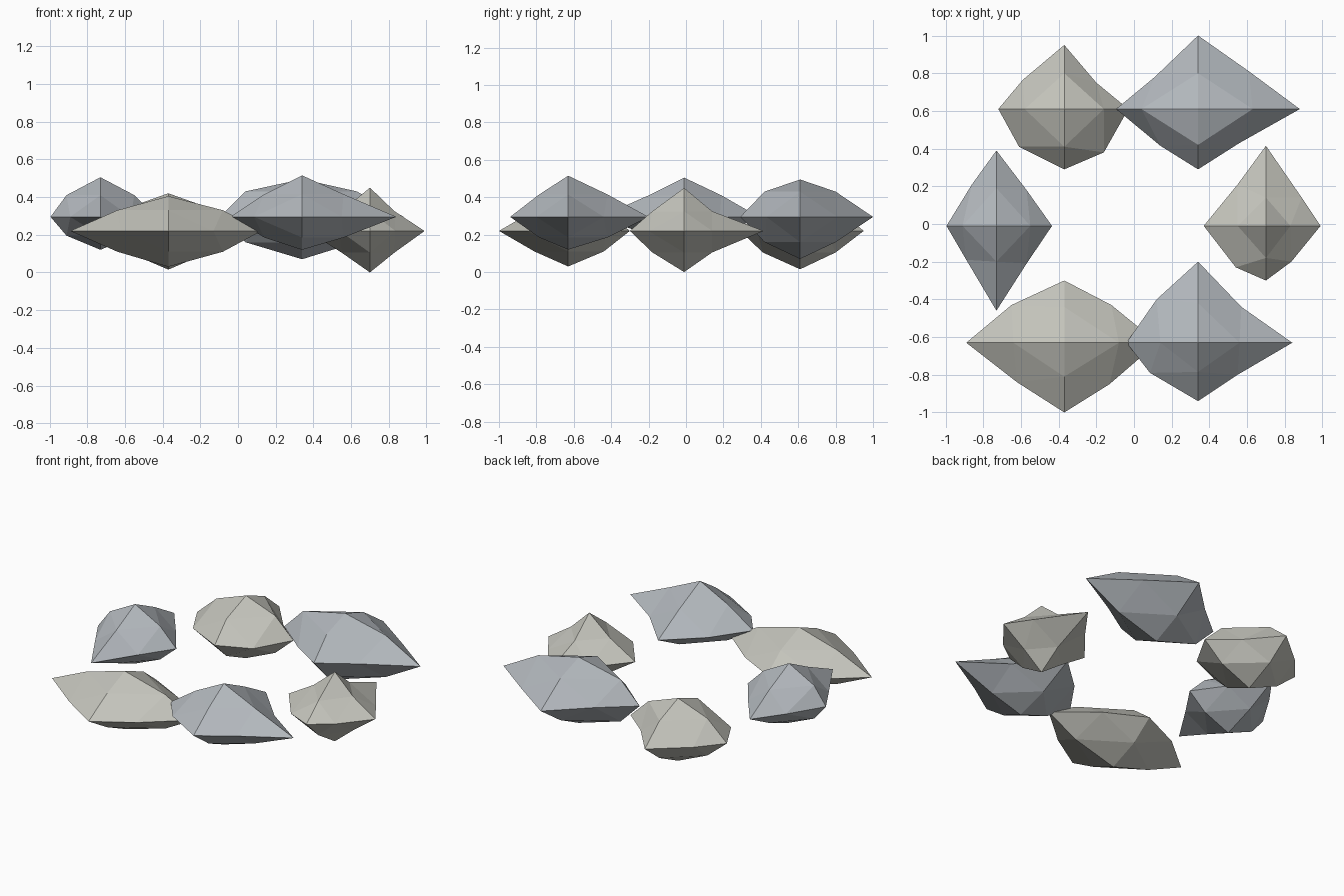
import bpy, bmesh
from itertools import product

if "Cube" in bpy.data.objects:
    bpy.data.objects.remove(bpy.data.objects["Cube"])


def material(name, rgb):
    m = bpy.data.materials.new(name)
    m.diffuse_color = (*rgb, 1)
    m.use_nodes = True
    m.node_tree.nodes["Principled BSDF"].inputs["Base Color"].default_value = m.diffuse_color
    return m


warm = material("warm_stone", (0.55, 0.55, 0.50))
cool = material("cool_stone", (0.45, 0.48, 0.51))


def rock(name, mat, centre, tips, rim, shoulder_x, shoulder_y, shoulder_z):
    """Octahedron split once: 6 axis tips plus one knuckle on each of 12 edges.
    Pairs are (positive, negative) offsets; rim goes ++, +-, --, -+."""
    bm = bmesh.new()
    cache = {}

    def pair(p, s):
        return p[0] if s > 0 else -p[1]

    def vert(x, y, z):
        key = (x, y, z)
        if key not in cache:
            if x and y:
                i = [(1, 1), (1, -1), (-1, -1), (-1, 1)].index((x, y))
                co = (x * rim[i][0], y * rim[i][1], 0)
            elif x and z:
                co = (pair(shoulder_x, x), 0, pair(shoulder_z, z))
            elif y and z:
                co = (0, pair(shoulder_y, y), pair(shoulder_z, z))
            else:
                axis = 0 if x else 1 if y else 2
                co = [0, 0, 0]
                co[axis] = pair(tips[axis], x + y + z)
            cache[key] = bm.verts.new([a + b for a, b in zip(co, centre)])
        return cache[key]

    # four triangles in each octant
    for x, y, z in product((1, -1), repeat=3):
        a, b, c = vert(x, 0, 0), vert(0, y, 0), vert(0, 0, z)
        ab, bc, ac = vert(x, y, 0), vert(0, y, z), vert(x, 0, z)
        for f in ((a, ab, ac), (b, bc, ab), (c, ac, bc), (ab, bc, ac)):
            bm.faces.new(f)
    bmesh.ops.recalc_face_normals(bm, faces=bm.faces)
    me = bpy.data.meshes.new(name)
    bm.to_mesh(me)
    bm.free()
    me.materials.append(mat)
    bpy.context.collection.objects.link(bpy.data.objects.new(name, me))


# ring of six stones
rock("rock_right", warm, (0.70, -0.01, 0.22),
     ((0.29, 0.33), (0.425, 0.29), (0.23, 0.22)),
     ((0.19, 0.15), (0.135, 0.19), (0.16, 0.22), (0.15, 0.22)),
     (0.13, 0.15), (0.15, 0.17), (0.105, 0.115))
rock("rock_back_right", cool, (0.34, 0.61, 0.295),
     ((0.54, 0.435), (0.39, 0.32), (0.20, 0.225)),
     ((0.27, 0.20), (0.22, 0.18), (0.20, 0.195), (0.23, 0.17)),
     (0.29, 0.30), (0.19, 0.19), (0.135, 0.135))
rock("rock_back_left", warm, (-0.37, 0.61, 0.22),
     ((0.34, 0.35), (0.34, 0.32), (0.20, 0.205)),
     ((0.17, 0.14), (0.21, 0.23), (0.24, 0.20), (0.22, 0.155)),
     (0.21, 0.21), (0.19, 0.20), (0.125, 0.115))
rock("rock_left", cool, (-0.73, -0.01, 0.295),
     ((0.295, 0.265), (0.40, 0.45), (0.21, 0.175)),
     ((0.16, 0.19), (0.16, 0.20), (0.16, 0.18), (0.13, 0.22)),
     (0.18, 0.18), (0.20, 0.19), (0.115, 0.10))
rock("rock_front_left", warm, (-0.37, -0.63, 0.22),
     ((0.495, 0.52), (0.33, 0.37), (0.185, 0.19)),
     ((0.25, 0.20), (0.24, 0.22), (0.25, 0.21), (0.28, 0.20)),
     (0.29, 0.27), (0.19, 0.18), (0.11, 0.11))
rock("rock_front_right", cool, (0.34, -0.63, 0.295),
     ((0.50, 0.38), (0.43, 0.31), (0.22, 0.175)),
     ((0.23, 0.19), (0.21, 0.17), (0.255, 0.16), (0.22, 0.23)),
     (0.22, 0.20), (0.21, 0.155), (0.12, 0.11))
